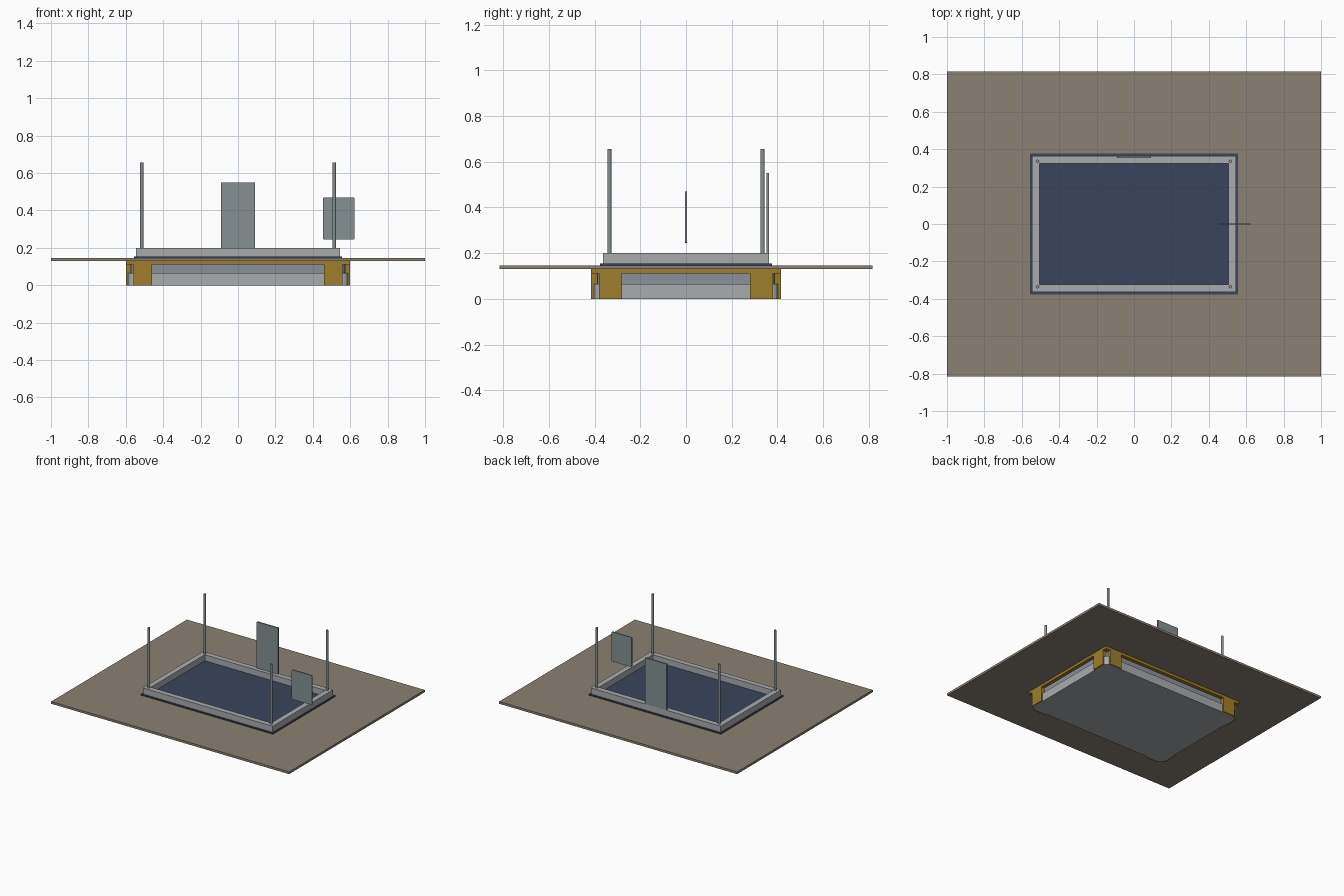
import bpy, bmesh, math

if "Cube" in bpy.data.objects:
    bpy.data.objects.remove(bpy.data.objects["Cube"])


def material(name, rgb):
    m = bpy.data.materials.new(name)
    m.diffuse_color = (*rgb, 1)
    m.use_nodes = True
    m.node_tree.nodes["Principled BSDF"].inputs["Base Color"].default_value = m.diffuse_color
    return m


STONE = material("stone", (0.26, 0.22, 0.17))
OCHRE = material("ochre", (0.34, 0.21, 0.025))
NAVY = material("navy", (0.042, 0.06, 0.105))
ALLOY = material("alloy", (0.40, 0.41, 0.42))
STEEL = material("steel", (0.24, 0.28, 0.29))
SLATE = material("slate", (0.26, 0.28, 0.32))


def finish(name, bm, mat):
    bmesh.ops.recalc_face_normals(bm, faces=bm.faces)
    me = bpy.data.meshes.new(name)
    bm.to_mesh(me)
    bm.free()
    me.materials.append(mat)
    ob = bpy.data.objects.new(name, me)
    bpy.context.collection.objects.link(ob)
    return ob


def add_box(bm, x, y, z):
    v = [bm.verts.new((a, b, c)) for a in x for b in y for c in z]
    for f in ((0, 1, 3, 2), (4, 6, 7, 5), (0, 4, 5, 1), (2, 3, 7, 6), (0, 2, 6, 4), (1, 5, 7, 3)):
        bm.faces.new([v[i] for i in f])


def box(name, x, y, z, mat):
    bm = bmesh.new()
    add_box(bm, x, y, z)
    return finish(name, bm, mat)


def ring(name, outer, inner, z, mat):
    """Rectangular frame given outer and inner half sizes."""
    bm = bmesh.new()
    loops = []
    for (hx, hy), h in ((outer, z[0]), (outer, z[1]), (inner, z[1]), (inner, z[0])):
        loops.append([bm.verts.new((sx * hx, sy * hy, h))
                      for sx, sy in ((-1, -1), (1, -1), (1, 1), (-1, 1))])
    for i in range(4):
        a, b = loops[i], loops[(i + 1) % 4]
        for j in range(4):
            k = (j + 1) % 4
            bm.faces.new((a[j], a[k], b[k], b[j]))
    return finish(name, bm, mat)


def rounded_slab(name, hx, hy, r, z, mat, segs=4):
    """Rectangle with rounded corners, extruded in z."""
    bm = bmesh.new()
    pts = []
    for q, (sx, sy) in enumerate(((1, 1), (-1, 1), (-1, -1), (1, -1))):
        for i in range(segs + 1):
            a = math.pi / 2 * (q + i / segs)
            pts.append((sx * (hx - r) + r * math.cos(a), sy * (hy - r) + r * math.sin(a)))
    f = bm.faces.new([bm.verts.new((x, y, z[0])) for x, y in pts])
    new = bmesh.ops.extrude_face_region(bm, geom=[f])["geom"]
    bmesh.ops.translate(bm, vec=(0, 0, z[1] - z[0]),
                        verts=[g for g in new if isinstance(g, bmesh.types.BMVert)])
    return finish(name, bm, mat)


# Surrounding floor slab with an opening
ring("floor_slab", (1, 0.815), (0.55, 0.37), (0.13, 0.147), STONE)

# Stepped tub below the slab
rounded_slab("lower_tub", 0.588, 0.403, 0.03, (0, 0.065), ALLOY)
rounded_slab("upper_tub", 0.573, 0.388, 0.03, (0.065, 0.112), SLATE)

# Support ring and corner brackets
ring("support_ring", (0.6, 0.415), (0.5, 0.32), (0.11, 0.13), OCHRE)
for side_x, nx in ((-1, "left"), (1, "right")):
    for side_y, ny in ((-1, "front"), (1, "back")):
        bm = bmesh.new()
        for lo, hi, z in ((0.403, 0.415, (0, 0.11)), (0.386, 0.403, (0.065, 0.11))):
            add_box(bm, (side_x * 0.46, side_x * 0.56), (side_y * lo, side_y * hi), z)
            add_box(bm, (side_x * (lo + 0.185), side_x * (hi + 0.185)),
                    (side_y * 0.28, side_y * 0.38), z)
        finish(f"{ny}_{nx}_bracket", bm, OCHRE)

# Dark inner panel and raised rim
box("dark_panel", (-0.557, 0.557), (-0.377, 0.377), (0.147, 0.154), NAVY)
ring("raised_rim", (0.546, 0.364), (0.506, 0.324), (0.154, 0.2), ALLOY)

# Corner posts
for side_x, nx in ((-1, "left"), (1, "right")):
    for side_y, ny in ((-1, "front"), (1, "back")):
        bpy.ops.mesh.primitive_cylinder_add(vertices=16, radius=0.009, depth=0.455,
                                            location=(side_x * 0.515, side_y * 0.335, 0.4275))
        post = bpy.context.object
        post.name = f"{ny}_{nx}_post"
        post.data.materials.append(STEEL)
        bpy.ops.object.shade_smooth_by_angle()

# Upright back panel standing on the rim
box("back_panel", (-0.09, 0.09), (0.352, 0.364), (0.2, 0.55), STEEL)

# Thin side plate with softened corners
plate = rounded_slab("side_plate", 0.085, 0.1125, 0.008, (-0.004, 0.004), STEEL, 3)
plate.rotation_euler = (math.pi / 2, 0, 0)
plate.location = (0.539, 0, 0.3565)
